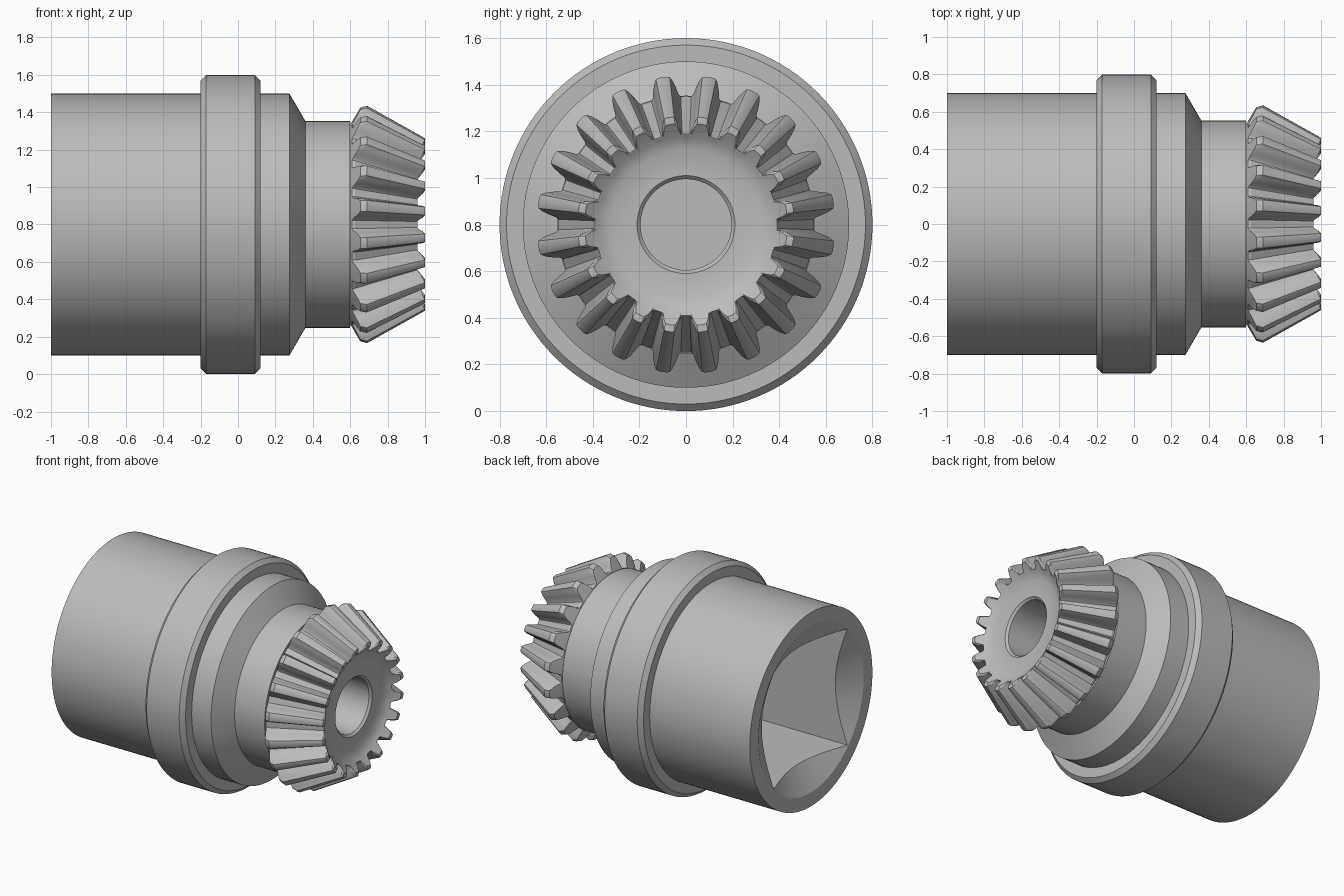
import bpy, bmesh, math
from mathutils import Matrix

cube = bpy.data.objects.get("Cube")
if cube:
    bpy.data.objects.remove(cube, do_unlink=True)

AXIS_Z = 0.8
TEETH = 20

steel = bpy.data.materials.new("grey_steel")
steel.use_nodes = True
grey = (0.5, 0.5, 0.5, 1)
steel.diffuse_color = grey
steel.node_tree.nodes["Principled BSDF"].inputs["Base Color"].default_value = grey


def add_object(name, bm):
    bmesh.ops.recalc_face_normals(bm, faces=bm.faces)
    mesh = bpy.data.meshes.new(name)
    bm.to_mesh(mesh)
    bm.free()
    mesh.materials.append(steel)
    obj = bpy.data.objects.new(name, mesh)
    bpy.context.collection.objects.link(obj)
    return obj


def activate(obj):
    bpy.ops.object.select_all(action='DESELECT')
    obj.select_set(True)
    bpy.context.view_layer.objects.active = obj


def loft(name, rings, angles, heights, closed=False):
    """Join rings round the x axis; each ring is (root, tip), blended by height."""
    bm = bmesh.new()
    loops = []
    for (x0, r0), (x1, r1) in rings:
        loop = []
        for a, h in zip(angles, heights):
            x, r = x0 + (x1 - x0) * h, r0 + (r1 - r0) * h
            loop.append(bm.verts.new((x, r * math.sin(a), AXIS_Z + r * math.cos(a))))
        loops.append(loop)
    pairs = list(zip(loops, loops[1:]))
    if closed:
        pairs.append((loops[-1], loops[0]))
    else:
        bm.faces.new(loops[0])
        bm.faces.new(loops[-1])
    n = len(angles)
    for a, b in pairs:
        for i in range(n):
            j = (i + 1) % n
            bm.faces.new((a[i], a[j], b[j], b[i]))
    return add_object(name, bm)


def lathe(name, profile, steps=128):
    angles = [2 * math.pi * i / steps for i in range(steps)]
    return loft(name, [(p, p) for p in profile], angles, [0] * steps)


# Stepped body with chamfered collar, neck and blind bore
body = lathe("socket_body", [
    (-1, 0.70), (-0.2, 0.70), (-0.2, 0.77), (-0.17, 0.80), (0.09, 0.80),
    (0.12, 0.77), (0.12, 0.70), (0.275, 0.70), (0.36, 0.553), (0.60, 0.553),
    (0.60, 0.195), (0.3, 0.195)])

# Square socket with conical lead-in
bm = bmesh.new()
bmesh.ops.create_cube(bm, size=1, matrix=Matrix.Translation((-0.6, 0, AXIS_Z))
                      @ Matrix.Diagonal((1.2, 0.84, 0.84, 1)))
square_cutter = add_object("square_cutter", bm)
cone_cutter = lathe("lead_in_cutter", [(-1.05, 0.69), (-0.89, 0.402)])
activate(body)
for cutter in (square_cutter, cone_cutter):
    cutter.hide_render = True
    mod = body.modifiers.new("cut", 'BOOLEAN')
    mod.operation, mod.solver, mod.object = 'DIFFERENCE', 'EXACT', cutter
    bpy.ops.object.modifier_apply(modifier=mod.name)
for cutter in (square_cutter, cone_cutter):
    bpy.data.objects.remove(cutter, do_unlink=True)

# Bevel gear: half a tooth as (pitch fraction, height), mirrored and repeated
half = [(0.08, 1), (0.15, 0.96), (0.21, 0.75), (0.27, 0.42), (0.32, 0.1), (0.37, 0)]
tooth = [(-f, h) for f, h in reversed(half)] + half
pitch = 2 * math.pi / TEETH
angles = [(t + 0.5 + f) * pitch for t in range(TEETH) for f, h in tooth]
heights = [h for t in range(TEETH) for f, h in tooth]


def plain(x, r):
    return (x, r), (x, r)


gear = loft("bevel_gear", [
    plain(0.60, 0.195), plain(0.60, 0.535),
    ((0.61, 0.55), (0.655, 0.63)),
    ((0.625, 0.55), (0.69, 0.64)),
    ((0.96, 0.39), (1.0, 0.465)),
    ((0.955, 0.38), (1.0, 0.435)),
    plain(0.95, 0.375), plain(0.925, 0.32), plain(0.925, 0.21), plain(0.91, 0.195),
], angles, heights, closed=True)

for obj in (body, gear):
    activate(obj)
    bpy.ops.object.shade_smooth_by_angle(angle=math.radians(25))
